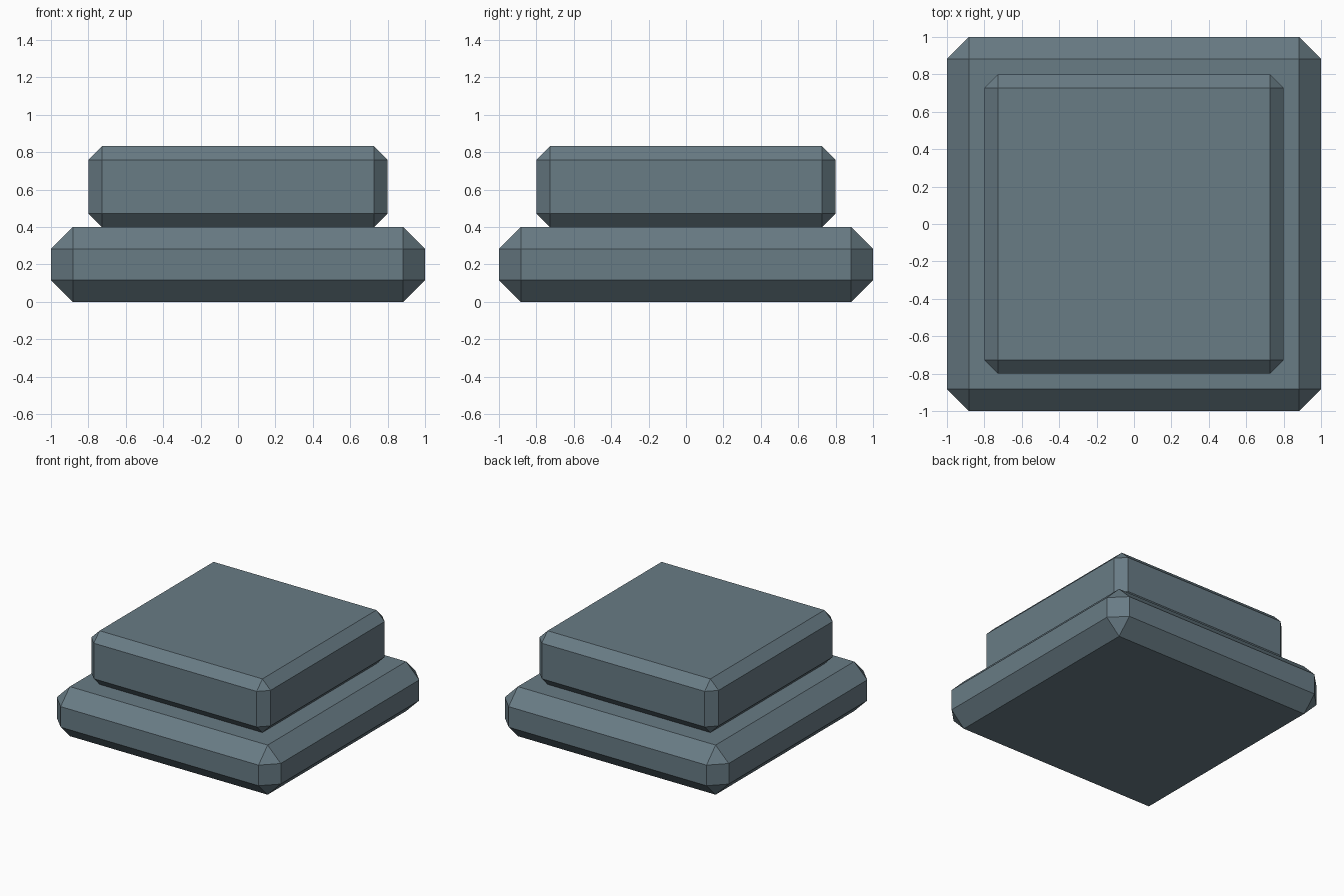
import bpy
import bmesh

if "Cube" in bpy.data.objects:
    bpy.data.objects.remove(bpy.data.objects["Cube"])

# Single slate grey colour
slate = bpy.data.materials.new("slate_grey")
slate.diffuse_color = (0.14, 0.20, 0.235, 1.0)
slate.use_nodes = True
slate.node_tree.nodes["Principled BSDF"].inputs["Base Color"].default_value = slate.diffuse_color


def chamfered_slab(name, half, z0, z1, chamfer):
    """Square slab between z0 and z1 with every edge chamfered flat."""
    bm = bmesh.new()
    bmesh.ops.create_cube(bm, size=1.0)
    for v in bm.verts:
        v.co.x *= 2 * half
        v.co.y *= 2 * half
        v.co.z = z1 if v.co.z > 0 else z0
    bmesh.ops.bevel(bm, geom=bm.edges[:], offset=chamfer, offset_type='OFFSET',
                    segments=1, profile=0.5, affect='EDGES')
    mesh = bpy.data.meshes.new(name)
    bm.to_mesh(mesh)
    bm.free()
    mesh.materials.append(slate)
    obj = bpy.data.objects.new(name, mesh)
    bpy.context.collection.objects.link(obj)
    return obj


# Wide lower slab and narrower upper slab
chamfered_slab("lower_slab", 1.0, 0.0, 0.40, 0.117)
chamfered_slab("upper_slab", 0.8, 0.40, 0.833, 0.073)
